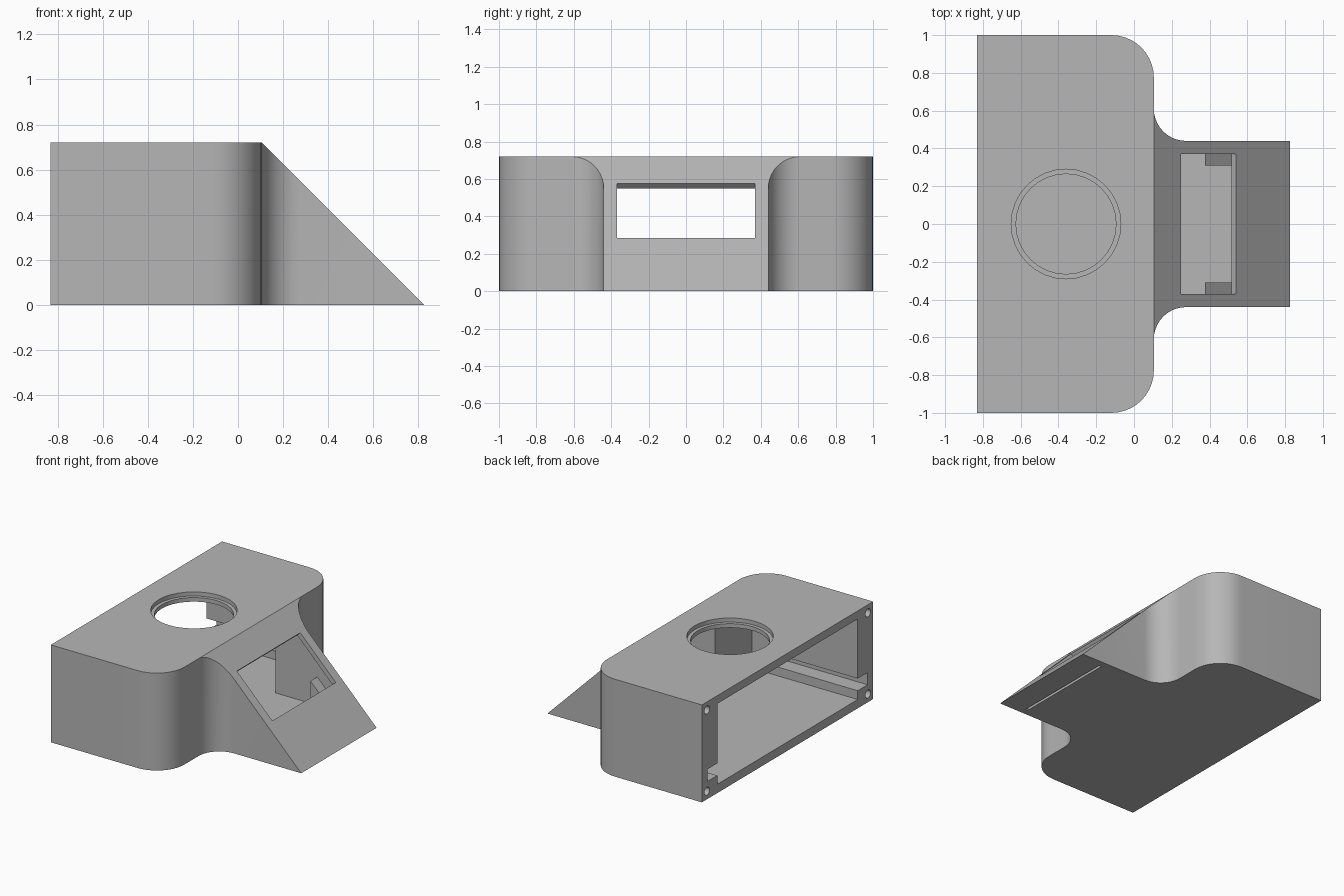
import bpy, bmesh, math
from mathutils import Vector

cube = bpy.data.objects.get("Cube")
if cube:
    bpy.data.objects.remove(cube, do_unlink=True)

grey = bpy.data.materials.new("plain_grey")
grey.use_nodes = True
grey.diffuse_color = (0.47, 0.47, 0.47, 1)
grey.node_tree.nodes["Principled BSDF"].inputs["Base Color"].default_value = (0.47, 0.47, 0.47, 1)


def prism(name, pts, axis, lo, hi):
    """Extrude a closed 2D outline along an axis (outline in the other two axes)."""
    place = {"x": lambda p, d: (d, p[0], p[1]),
             "y": lambda p, d: (p[0], d, p[1]),
             "z": lambda p, d: (p[0], p[1], d)}[axis]
    bm = bmesh.new()
    face = bm.faces.new([bm.verts.new(place(p, lo)) for p in pts])
    ext = bmesh.ops.extrude_face_region(bm, geom=[face])
    step = Vector(place((0, 0), hi - lo))
    bmesh.ops.translate(bm, vec=step, verts=[v for v in ext["geom"] if isinstance(v, bmesh.types.BMVert)])
    bmesh.ops.recalc_face_normals(bm, faces=bm.faces)
    mesh = bpy.data.meshes.new(name)
    bm.to_mesh(mesh)
    bm.free()
    obj = bpy.data.objects.new(name, mesh)
    bpy.context.collection.objects.link(obj)
    mesh.materials.append(grey)
    return obj


def box(name, x, y, z):
    return prism(name, [(x[0], y[0]), (x[1], y[0]), (x[1], y[1]), (x[0], y[1])], "z", *z)


def arc(cx, cy, r, a0, a1, n=10):
    angles = [math.radians(a0 + (a1 - a0) * i / n) for i in range(n + 1)]
    return [(cx + r * math.cos(a), cy + r * math.sin(a)) for a in angles]


def circle(cx, cy, r, n):
    return arc(cx, cy, r, 0, 360, n)[:-1]


def combine(target, tool, operation="DIFFERENCE"):
    mod = target.modifiers.new("shape", "BOOLEAN")
    mod.object, mod.operation, mod.solver = tool, operation, "EXACT"
    bpy.ops.object.select_all(action="DESELECT")
    bpy.context.view_layer.objects.active = target
    target.select_set(True)
    bpy.ops.object.modifier_apply(modifier=mod.name)
    bpy.data.objects.remove(tool, do_unlink=True)


BACK, FRONT, TIP, TOP = -0.83, 0.105, 0.825, 0.72
WALL = 0.065

# Outer shell: wide rounded body flowing into a narrower nose
half = [(BACK, 1)] + arc(FRONT - 0.225, 0.775, 0.225, 90, 0)
half += arc(FRONT + 0.17, 0.61, 0.17, 180, 270) + [(TIP, 0.44)]
outline = half + [(x, -y) for x, y in reversed(half)]
body = prism("housing", outline, "z", 0, TOP)

# Sloped nose face
combine(body, prism("slope_cutter", [(FRONT, TOP), (TIP, 0), (1.5, 0), (1.5, 1.2), (FRONT, 1.2)],
                    "y", -0.6, 0.6))

# Main cavity, open at the back, with a slide groove along each side wall
combine(body, box("cavity_cutter", (-1, 0.035), (-0.82, 0.82), (WALL, TOP - 0.06)))
for s in (-1, 1):
    combine(body, box("groove_cutter", (-1, -0.03), sorted((s * 0.7, s * 0.935)), (0.13, 0.22)))

# Nose cavity under the slope
combine(body, prism("nose_cutter", [(-0.05, WALL), (0.71, WALL), (0.115, 0.66), (-0.05, 0.66)],
                    "y", -0.39, 0.39))

# Sloped window cut square to the slope
combine(body, prism("window_cutter", [(0.19, 0.515), (0.35, 0.675), (0.64, 0.385), (0.48, 0.225)],
                    "y", -0.37, 0.37))

# Narrow slot in the underside of the nose
combine(body, box("slot_cutter", (0.62, 0.64), (-0.39, 0.39), (-0.1, 0.1)))

# Stepped round opening in the top
combine(body, prism("recess_cutter", circle(-0.36, 0, 0.29, 32), "z", TOP - 0.03, 1))
combine(body, prism("opening_cutter", circle(-0.36, 0, 0.265, 32), "z", 0.5, 1))

# Screw holes in the four back corners
for y in (-0.94, 0.94):
    for z in (0.06, TOP - 0.06):
        combine(body, prism("screw_cutter", circle(y, z, 0.03, 16), "x", -1, -0.63))

# Small support tabs behind the window
for s in (-1, 1):
    tab = prism("support_tab", [(0.375, 0.05), (0.375, 0.275), (0.515, 0.135), (0.515, 0.05)],
                "y", *sorted((s * 0.31, s * 0.41)))
    combine(body, tab, "UNION")

bpy.ops.object.select_all(action="DESELECT")
body.select_set(True)
bpy.context.view_layer.objects.active = body
bpy.ops.object.shade_smooth_by_angle(angle=math.radians(30))
